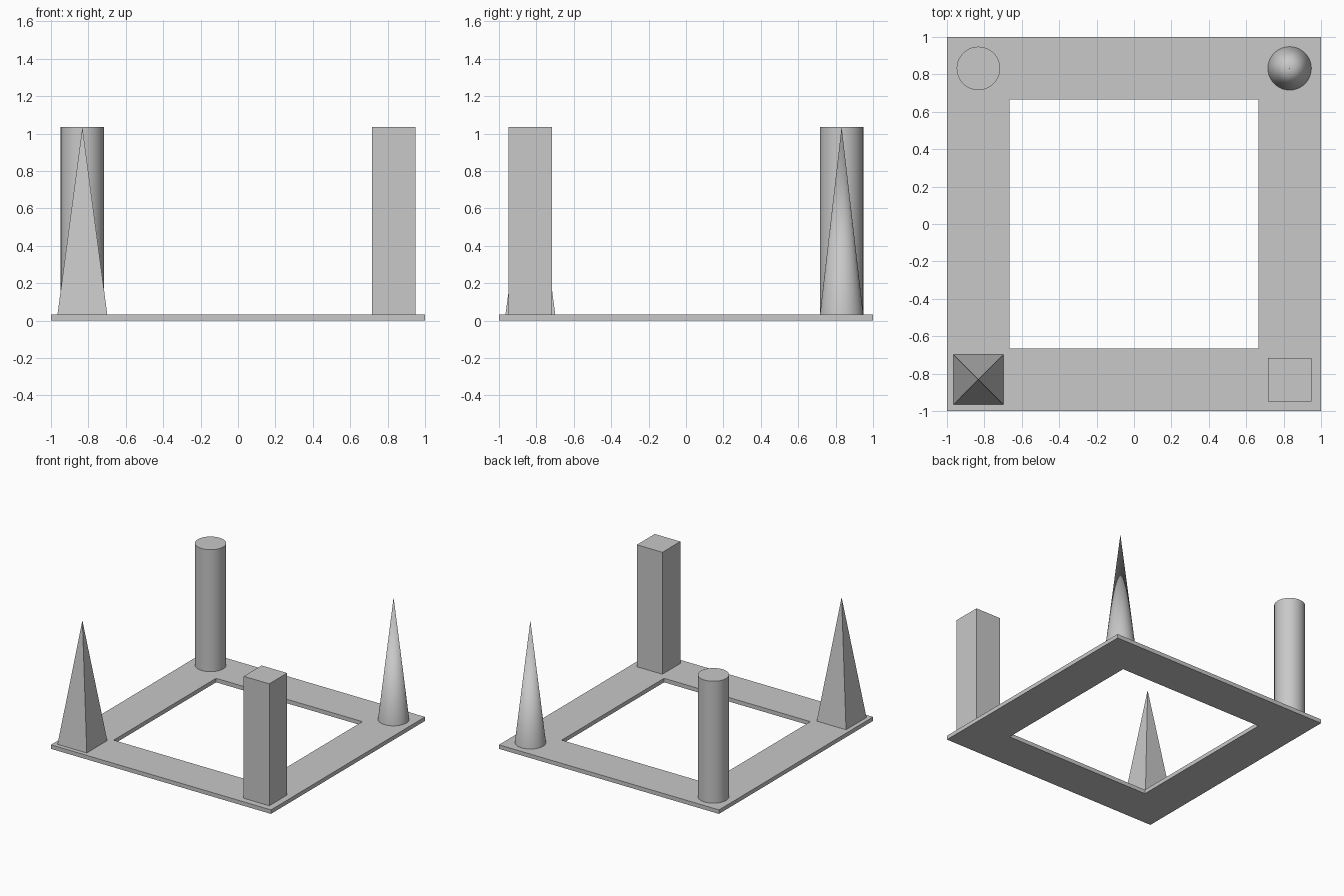
import bpy
import bmesh
import math

cube = bpy.data.objects.get("Cube")
if cube:
    bpy.data.objects.remove(cube, do_unlink=True)

OUTER, INNER = 1.0, 0.665     # half widths of the frame
THICK, TOP = 0.033, 1.035     # plate thickness, tip of the posts
POST = 0.832                  # post centre distance on each axis
HEIGHT = TOP - THICK

# Single grey material
grey = bpy.data.materials.new("plain_grey")
grey.use_nodes = True
colour = (0.58, 0.58, 0.58, 1.0)
grey.diffuse_color = colour
grey.node_tree.nodes["Principled BSDF"].inputs["Base Color"].default_value = colour


def add_object(name, bm, location=(0, 0, 0)):
    bmesh.ops.recalc_face_normals(bm, faces=bm.faces)
    mesh = bpy.data.meshes.new(name)
    bm.to_mesh(mesh)
    bm.free()
    mesh.materials.append(grey)
    obj = bpy.data.objects.new(name, mesh)
    obj.location = location
    bpy.context.collection.objects.link(obj)
    return obj


def add_post(name, sides, r_base, r_top, x, y, smooth=False):
    """Upright prism, cone or pyramid standing on the plate."""
    bm = bmesh.new()
    bmesh.ops.create_cone(bm, cap_ends=True, segments=sides,
                          radius1=r_base, radius2=r_top, depth=HEIGHT)
    if sides == 4:  # turn square sections parallel to the frame
        xs = max(bm.verts, key=lambda v: abs(v.co.x)).co
        if abs(xs.x) > 1.2 * abs(xs.y):
            for v in bm.verts:
                c = math.sqrt(0.5)
                v.co.x, v.co.y = c * (v.co.x - v.co.y), c * (v.co.x + v.co.y)
    obj = add_object(name, bm, (x, y, THICK + HEIGHT / 2))
    if smooth:
        bpy.ops.object.select_all(action='DESELECT')
        obj.select_set(True)
        bpy.context.view_layer.objects.active = obj
        bpy.ops.object.shade_smooth_by_angle(angle=math.radians(30))
    return obj


# Flat square frame: a ring of four quads, extruded upward
bm = bmesh.new()
corners = [(-1, -1), (1, -1), (1, 1), (-1, 1)]
outer = [bm.verts.new((x * OUTER, y * OUTER, 0)) for x, y in corners]
inner = [bm.verts.new((x * INNER, y * INNER, 0)) for x, y in corners]
for i in range(4):
    j = (i + 1) % 4
    bm.faces.new((outer[i], outer[j], inner[j], inner[i]))
ring = bmesh.ops.extrude_face_region(bm, geom=bm.faces[:], use_keep_orig=True)
bmesh.ops.translate(bm, vec=(0, 0, THICK),
                    verts=[g for g in ring["geom"] if isinstance(g, bmesh.types.BMVert)])
add_object("base_frame", bm)

# One post on each corner
R = 0.116
add_post("square_post", 4, R * math.sqrt(2), R * math.sqrt(2), POST, -POST)
add_post("pyramid_post", 4, 0.133 * math.sqrt(2), 0, -POST, -POST)
add_post("round_post", 64, R, R, -POST, POST, smooth=True)
add_post("cone_post", 64, R, 0, POST, POST, smooth=True)
